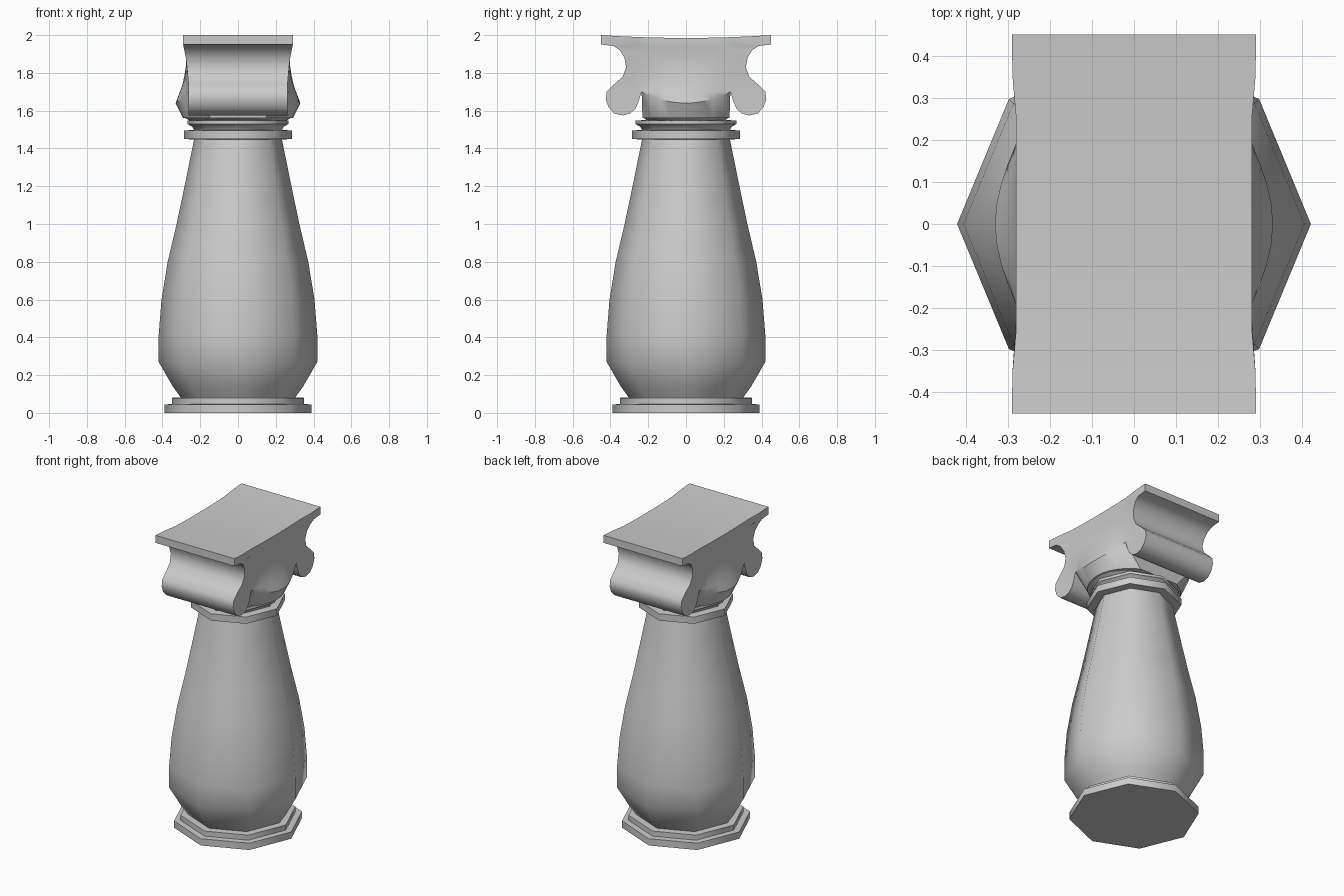
import bpy, bmesh, math

cube = bpy.data.objects.get("Cube")
if cube:
    bpy.data.objects.remove(cube, do_unlink=True)

stone = bpy.data.materials.new("grey_stone")
stone.use_nodes = True
GREY = (0.6, 0.6, 0.6, 1)
stone.diffuse_color = GREY
stone.node_tree.nodes["Principled BSDF"].inputs["Base Color"].default_value = GREY


def finish(bm, name, angle):
    bmesh.ops.remove_doubles(bm, verts=bm.verts, dist=0.0005)
    bmesh.ops.recalc_face_normals(bm, faces=bm.faces)
    mesh = bpy.data.meshes.new(name)
    bm.to_mesh(mesh)
    bm.free()
    mesh.materials.append(stone)
    obj = bpy.data.objects.new(name, mesh)
    bpy.context.collection.objects.link(obj)
    bpy.ops.object.select_all(action='DESELECT')
    obj.select_set(True)
    bpy.context.view_layer.objects.active = obj
    bpy.ops.object.shade_smooth_by_angle(angle=math.radians(angle))


def lathe(name, profile, sides=8, squash=1.0, angle=50):
    """Closed turned solid from (radius, height) points."""
    bm = bmesh.new()
    rings = []
    for r, z in profile:
        turn = [2 * math.pi * i / sides for i in range(sides)]
        rings.append([bm.verts.new((r * math.cos(a), r * math.sin(a) * squash, z)) for a in turn])
    for low, high in zip(rings, rings[1:]):
        for i in range(sides):
            j = (i + 1) % sides
            bm.faces.new((low[i], low[j], high[j], high[i]))
    bm.faces.new(rings[0][::-1])
    bm.faces.new(rings[-1])
    finish(bm, name, angle)


# Octagonal turned parts
lathe("base_plinth", [(.39, 0), (.39, .045), (.34, .047)])
lathe("base_step", [(.35, .04), (.35, .08), (.29, .082)])
lathe("shaft", [(.295, .07), (.345, .14), (.42, .27), (.42, .41), (.405, .6),
                (.372, .8), (.325, 1.0), (.283, 1.2), (.23, 1.46)])
lathe("lower_collar", [(.23, 1.447), (.285, 1.45), (.285, 1.495), (.235, 1.498)])
lathe("upper_collar", [(.23, 1.49), (.24, 1.513), (.268, 1.53), (.268, 1.547), (.23, 1.55)])
lathe("neck", [(.23, 1.53), (.285, 1.565), (.25, 1.62)], 16, .8)

# Scrolled capital
CUSP = .235


def half_width(y, z):
    """Half width of the capital: flared slab, waisted scrolls, swelling middle."""
    y = abs(y)
    low = min(max((1.95 - z) / .2, 0), 1)
    edge = .28 + .01 * min(max((y - .3) / .06, 0), 1)
    w = edge + (.262 - edge) * low
    swell = min(max((1.88 - z) / .24, 0), 1) ** 1.4
    return w + .068 * swell * max(0, 1 - (y / CUSP) ** 2)


bm = bmesh.new()


def pair(y, z, x=None):
    """Matching left and right vertices."""
    w = half_width(y, z) if x is None else x
    return bm.verts.new((w, y, z)), bm.verts.new((-w, y, z))


def bridge(a, b):
    bm.faces.new((a[0], b[0], b[1], a[1]))


rows = [(2.0, .45), (1.95, .45), (1.943, .385), (1.92, .35), (1.88, .326),
        (1.83, .317), (1.78, .335), (1.74, .38), (1.70, .42)]
inner = CUSP / .42
half = [inner * i / 5 for i in range(6)] + [inner + (1 - inner) * i / 2 for i in (1, 2)]
cols = [-f for f in half[:0:-1]] + half
mid = len(half) - 1

grid = []
for z, h in rows:
    dip = .015 if z > 1.99 else 0
    grid.append([pair(f * h, z - dip * (1 - f * f)) for f in cols])
# Lower lip between the scrolls, then the underside running to the neck
core = range(mid - 5, mid + 6)
lip, foot = {}, {}
for c in core:
    y = cols[c] * .42
    z = 1.64 + .06 * (y / CUSP) ** 2
    lip[c] = pair(y, z)
    foot[c] = pair(y * .98, 1.56, .29 * math.sqrt(1 - (y / .27) ** 2))


def side_quads(upper, lower, columns):
    for c in columns:
        for s in (0, 1):
            quad = [upper[c][s], upper[c + 1][s], lower[c + 1][s], lower[c][s]]
            bm.faces.new(quad)


for upper, lower in zip(grid, grid[1:]):
    side_quads(upper, lower, range(len(cols) - 1))
    for c in (0, -1):
        bridge(upper[c], lower[c])
side_quads(grid[-1], lip, core[:-1])
side_quads(lip, foot, core[:-1])
for c in range(len(cols) - 1):
    bridge(grid[0][c], grid[0][c + 1])
for c in core[:-1]:
    bridge(foot[c], foot[c + 1])
for c in (core[0], core[-1]):
    bridge(lip[c], foot[c])

# Rolled scroll ends, front and back
scroll = [(.425, 1.66), (.41, 1.617), (.378, 1.584), (.335, 1.575),
          (.295, 1.585), (.268, 1.61), (.252, 1.645)]
for sign in (-1, 1):
    top = [grid[-1][mid + sign * k] for k in (7, 6, 5)]
    loop = [top[0]] + [pair(sign * y, z) for y, z in scroll] + [top[2]]
    for a, b in zip(loop, loop[1:]):
        bridge(a, b)
    for s in (0, 1):
        bm.faces.new([p[s] for p in loop] + [top[1][s]])
finish(bm, "scroll_capital", 42)
